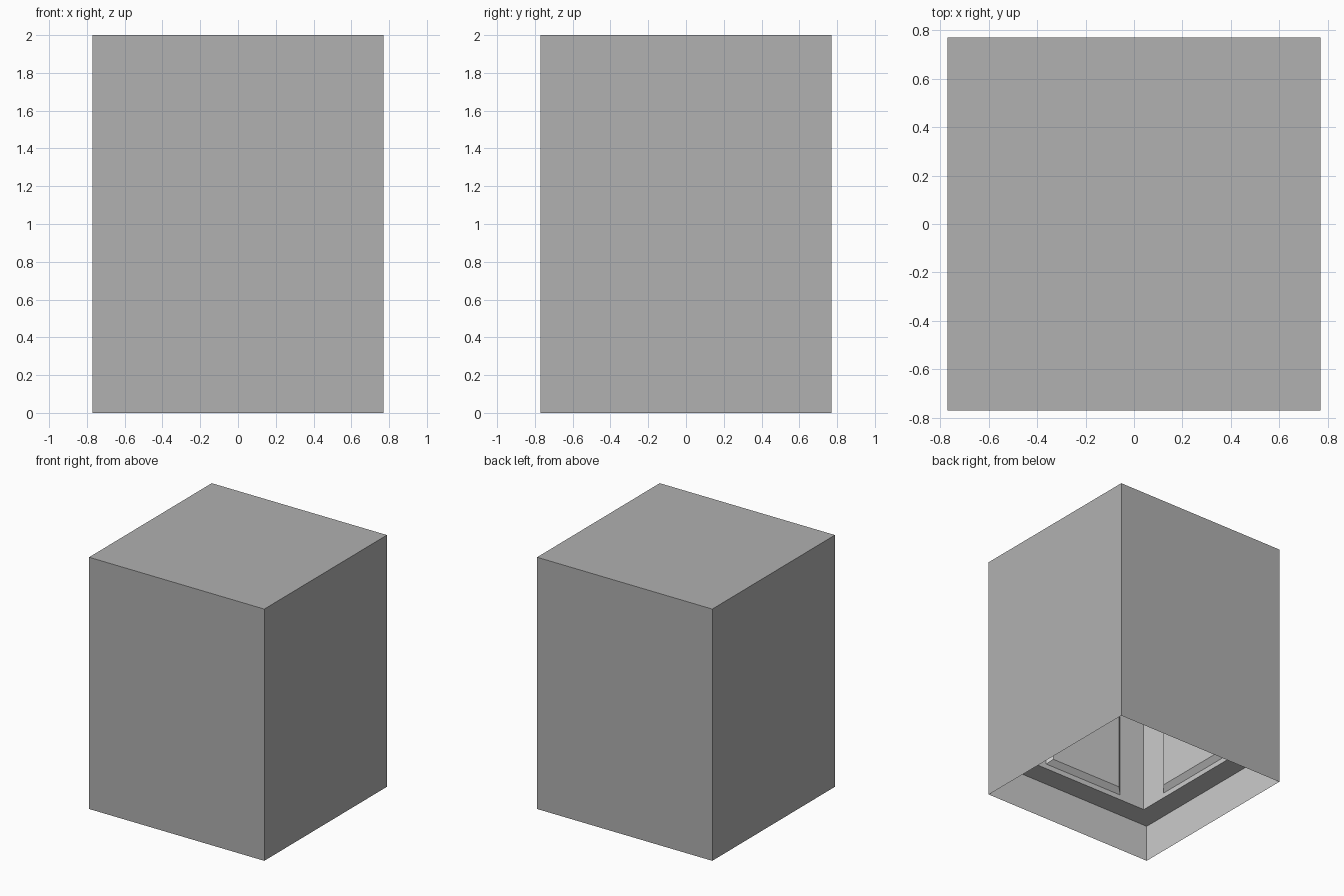
import bpy, bmesh
from math import pi
from mathutils import Matrix

if "Cube" in bpy.data.objects:
    bpy.data.objects.remove(bpy.data.objects["Cube"])

HALF, TOP = 0.77, 2.0        # outer casing
COL = 0.59                   # inner column half width
Z0, Z1 = 0.295, 1.705        # column bottom and top


def finish(name, bm):
    bmesh.ops.remove_doubles(bm, verts=bm.verts, dist=1e-5)
    me = bpy.data.meshes.new(name)
    bm.to_mesh(me)
    bm.free()
    ob = bpy.data.objects.new(name, me)
    bpy.context.collection.objects.link(ob)
    return ob


def bridge(bm, a, b):
    # quads between two matching rectangles
    for i in range(4):
        j = (i + 1) % 4
        bm.faces.new((a[i], a[j], b[j], b[i]))


def flat_square(bm, h, z):
    return [bm.verts.new((x * h, y * h, z))
            for x, y in ((-1, -1), (1, -1), (1, 1), (-1, 1))]


def wall_rect(bm, h, z0, z1, y):
    return [bm.verts.new(p) for p in
            ((-h, y, z0), (h, y, z0), (h, y, z1), (-h, y, z1))]


# Outer casing: dark grey box with an open bottom
bm = bmesh.new()
low, high = flat_square(bm, HALF, 0), flat_square(bm, HALF, TOP)
bridge(bm, low, high)
bm.faces.new(high)
casing = finish("outer_casing", bm)
dark = bpy.data.materials.new("dark_grey")
dark.diffuse_color = (0.44, 0.44, 0.44, 1)
dark.use_nodes = True
dark.node_tree.nodes["Principled BSDF"].inputs["Base Color"].default_value = dark.diffuse_color
casing.data.materials.append(dark)

# Inner skirt: lighter lining of the casing, just inside it
bm = bmesh.new()
bridge(bm, flat_square(bm, HALF - 0.002, 0), flat_square(bm, HALF - 0.002, Z0))
finish("inner_skirt", bm)

# Ledges joining the casing to the inner column
for name, z in (("lower_ledge", Z0), ("upper_ledge", Z1)):
    bm = bmesh.new()
    outer, inner = flat_square(bm, HALF - 0.002, z), flat_square(bm, COL, z)
    if z == Z0:
        bridge(bm, outer, inner)
    else:
        bridge(bm, inner, outer)
    finish(name, bm)

# Column: four walls, each with a sunken panel with sloped edges
bm = bmesh.new()
for k in range(4):
    rects = [wall_rect(bm, COL, Z0, Z1, -COL),
             wall_rect(bm, 0.36, Z0 + 0.04, Z1 - 0.04, -COL),
             wall_rect(bm, 0.32, Z0 + 0.08, Z1 - 0.08, -COL + 0.035)]
    bridge(bm, rects[0], rects[1])
    bridge(bm, rects[1], rects[2])
    bm.faces.new(rects[2])
    bmesh.ops.rotate(bm, verts=[v for r in rects for v in r],
                     cent=(0, 0, 0), matrix=Matrix.Rotation(k * pi / 2, 3, 'Z'))
finish("panelled_column", bm)
